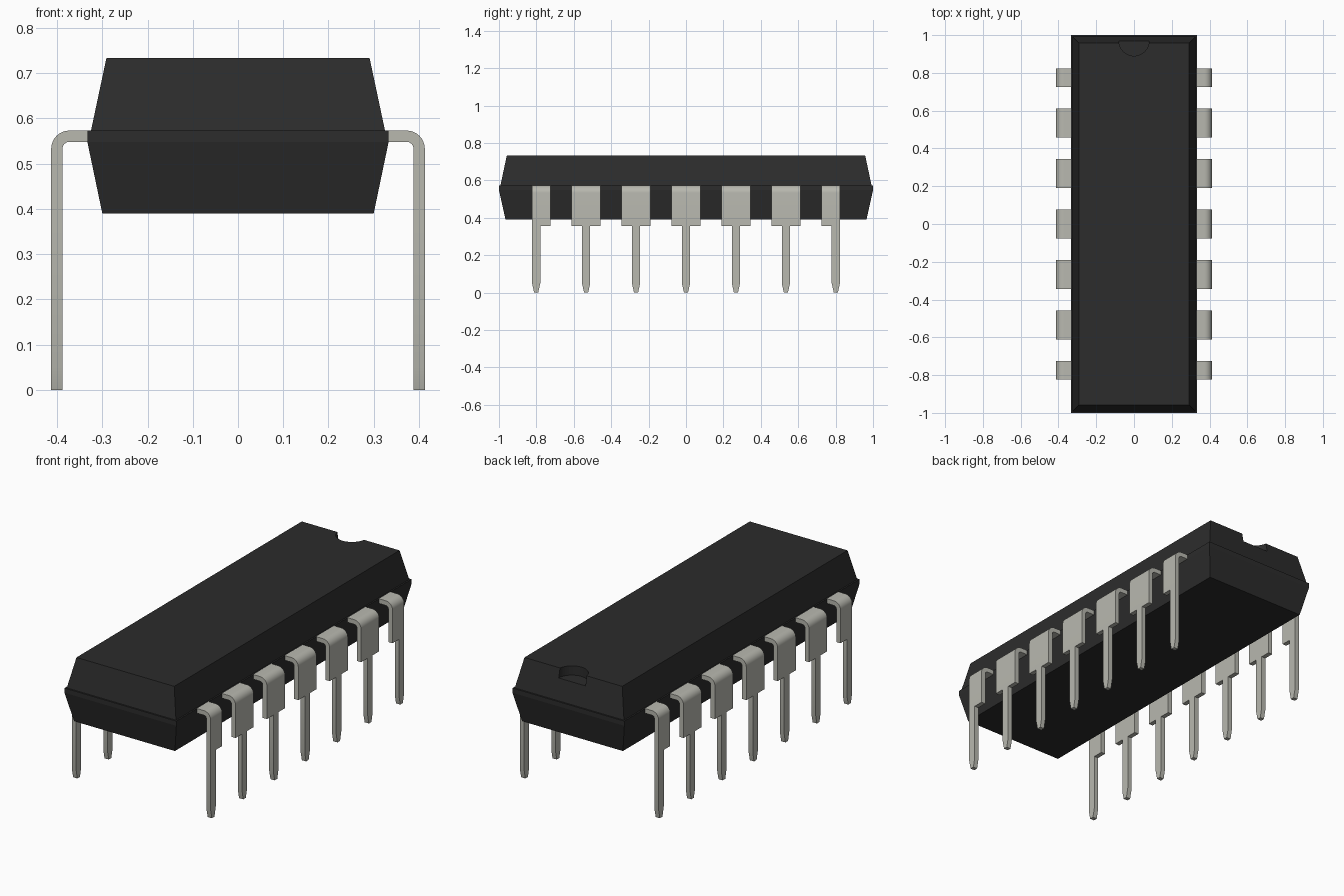
import bpy, bmesh, math

if "Cube" in bpy.data.objects:
    bpy.data.objects.remove(bpy.data.objects["Cube"])


def material(name, rgb):
    m = bpy.data.materials.new(name)
    m.diffuse_color = (*rgb, 1)
    m.use_nodes = True
    m.node_tree.nodes["Principled BSDF"].inputs["Base Color"].default_value = m.diffuse_color
    return m


def make_object(name, bm, mat):
    bmesh.ops.recalc_face_normals(bm, faces=bm.faces)
    me = bpy.data.meshes.new(name)
    bm.to_mesh(me)
    bm.free()
    me.materials.append(mat)
    ob = bpy.data.objects.new(name, me)
    bpy.context.collection.objects.link(ob)
    return ob


def loft(bm, rings, cap_start=True):
    """Join a series of closed rings of points into a capped tube."""
    vs = [[bm.verts.new(p) for p in r] for r in rings]
    n = len(vs[0])
    for a, b in zip(vs, vs[1:]):
        for i in range(n):
            j = (i + 1) % n
            bm.faces.new((a[i], a[j], b[j], b[i]))
    if cap_start:
        bm.faces.new(vs[0][::-1])
    bm.faces.new(vs[-1])


black = material("black_plastic", (0.025, 0.025, 0.025))
metal = material("tinned_metal", (0.48, 0.48, 0.43))

# Package body: tapered below and above a thin vertical parting band
sections = [(0.30, 0.965, 0.39), (0.333, 1.0, 0.548), (0.333, 1.0, 0.573),
            (0.325, 0.992, 0.573), (0.291, 0.958, 0.733)]
bm = bmesh.new()
loft(bm, [[(-x, -y, z), (x, -y, z), (x, y, z), (-x, y, z)] for x, y, z in sections])
body = make_object("body", bm, black)

# Round orientation notch cut in the back top edge
bpy.ops.mesh.primitive_cylinder_add(vertices=48, radius=0.08, depth=0.2,
                                    location=(0, 0.97, 0.683 + 0.1))
cutter = bpy.context.object
cutter.name = "notch_cutter"
cutter.data.materials.append(black)
cutter.hide_render = True
cutter.display_type = 'WIRE'
cut = body.modifiers.new("notch", 'BOOLEAN')
cut.operation = 'DIFFERENCE'
cut.solver = 'EXACT'
cut.object = cutter

# Pins: bent wide shoulder, then a narrow blade with a tapered tip
OUT, TOP, THICK, BEND = 0.413, 0.573, 0.025, 0.04
SHOULDER, NARROW, TIP = 0.077, 0.022, 0.011
PITCH = 0.267


def ring(outer, inner, lo, hi):
    return [(outer[0], lo, outer[1]), (outer[0], hi, outer[1]),
            (inner[0], hi, inner[1]), (inner[0], lo, inner[1])]


def straight(z, lo, hi):
    return ring((OUT, z), (OUT - THICK, z), lo, hi)


for i in range(7):
    y = (i - 3) * PITCH
    lo = y - (NARROW if i == 0 else SHOULDER)
    hi = y + (NARROW if i == 6 else SHOULDER)
    rings = [ring((0.332, TOP), (0.332, TOP - THICK), lo, hi)]
    cx, cz = OUT - BEND, TOP - BEND
    for k in range(9):
        a = math.radians(90 - 90 * k / 8)
        c, s = math.cos(a), math.sin(a)
        r = BEND - THICK
        rings.append(ring((cx + BEND * c, cz + BEND * s), (cx + r * c, cz + r * s), lo, hi))
    rings.append(straight(0.355, lo, hi))
    bm = bmesh.new()
    loft(bm, rings)
    loft(bm, [straight(z, y - w, y + w)
              for z, w in ((0.355, NARROW), (0.05, NARROW), (0.0, TIP))], cap_start=False)
    pin = make_object(f"pin_pair_{i + 1}", bm, metal)
    bpy.ops.object.select_all(action='DESELECT')
    pin.select_set(True)
    bpy.context.view_layer.objects.active = pin
    bpy.ops.object.shade_smooth_by_angle(angle=math.radians(20))
    mirror = pin.modifiers.new("both_sides", 'MIRROR')
    mirror.use_axis[0] = True
    mirror.use_mirror_merge = False
